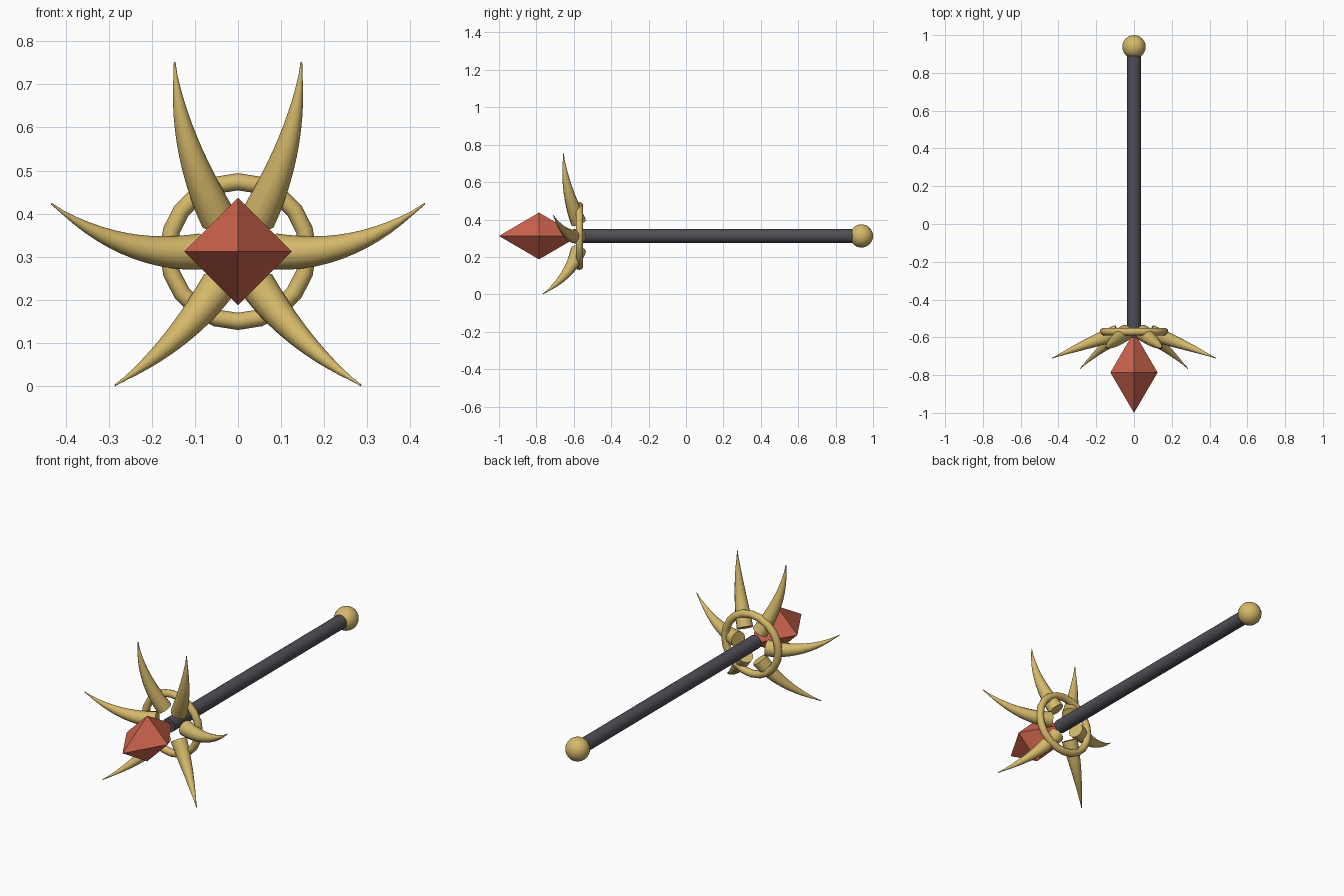
import bpy, bmesh, math
from mathutils import Vector, Matrix

if "Cube" in bpy.data.objects:
    bpy.data.objects.remove(bpy.data.objects["Cube"])

CZ = 0.312  # height of the staff axis


def material(name, rgb):
    m = bpy.data.materials.new(name)
    m.diffuse_color = (*rgb, 1)
    m.use_nodes = True
    m.node_tree.nodes["Principled BSDF"].inputs["Base Color"].default_value = m.diffuse_color
    return m


GOLD = material("gold", (0.66, 0.48, 0.145))
RED = material("crystal red", (0.62, 0.127, 0.076))
DARK = material("dark metal", (0.08, 0.076, 0.092))


def finish(obj, name, mat, smooth=True):
    obj.name = name
    obj.data.materials.append(mat)
    if smooth:
        bpy.ops.object.select_all(action='DESELECT')
        obj.select_set(True)
        bpy.context.view_layer.objects.active = obj
        bpy.ops.object.shade_smooth_by_angle(angle=math.radians(40))


def from_bmesh(bm, name, mat, smooth=True):
    bmesh.ops.recalc_face_normals(bm, faces=bm.faces)
    mesh = bpy.data.meshes.new(name)
    bm.to_mesh(mesh)
    bm.free()
    obj = bpy.data.objects.new(name, mesh)
    bpy.context.collection.objects.link(obj)
    finish(obj, name, mat, smooth)


# Shaft along y
bpy.ops.mesh.primitive_cylinder_add(vertices=24, radius=0.037, depth=1.5,
                                    location=(0, 0.15, CZ), rotation=(math.pi / 2, 0, 0))
finish(bpy.context.object, "shaft", DARK)

# Round pommel at the back end
bpy.ops.mesh.primitive_uv_sphere_add(segments=24, ring_count=16, radius=0.062,
                                     location=(0, 0.938, CZ))
finish(bpy.context.object, "pommel", GOLD)

# Ring around the shaft head
bpy.ops.mesh.primitive_torus_add(major_segments=20, minor_segments=10, major_radius=0.162,
                                 minor_radius=0.02, location=(0, -0.57, CZ),
                                 rotation=(math.pi / 2, 0, 0))
finish(bpy.context.object, "ring", GOLD)

# Four-sided double-pointed crystal
bm = bmesh.new()
front = bm.verts.new((0, -1, CZ))
back = bm.verts.new((0, -0.572, CZ))
belt = [bm.verts.new((0.125 * x, -0.786, CZ + 0.125 * z))
        for x, z in ((1, 0), (0, 1), (-1, 0), (0, -1))]
for i in range(4):
    for tip in (front, back):
        bm.faces.new((belt[i], belt[(i + 1) % 4], tip))
from_bmesh(bm, "crystal", RED, smooth=False)


# Curved, tapering horn swept along a three-point curve
def horn(name, pts, side, steps=12, sides=12):
    a, b, c = (Vector((p[0] * side, p[1], p[2])) for p in pts)
    bm = bmesh.new()
    rings = []
    for i in range(steps + 1):
        t = i / steps
        pos = a * (1 - t) ** 2 + b * 2 * t * (1 - t) + c * t * t
        tan = ((b - a) * (1 - t) + (c - b) * t).normalized()
        u = tan.cross(Vector((0, 1, 0))).normalized()
        v = tan.cross(u)
        r = max(0.042 * (1 - t ** 1.3), 0.002)
        angles = [2 * math.pi * k / sides for k in range(sides)]
        rings.append([bm.verts.new(pos + (u * math.cos(g) + v * math.sin(g)) * r)
                      for g in angles])
    for lo, hi in zip(rings, rings[1:]):
        for k in range(sides):
            n = (k + 1) % sides
            bm.faces.new((lo[k], lo[n], hi[n], hi[k]))
    bm.faces.new(rings[0])
    bm.faces.new(rings[-1])
    from_bmesh(bm, name, GOLD)


# Base, control and tip point of each horn on the right; mirrored to the left
HORNS = {
    "upper_horn": ((0.045, -0.575, 0.387), (0.14, -0.65, 0.57), (0.147, -0.655, 0.752)),
    "side_horn": ((0.086, -0.575, 0.312), (0.27, -0.64, 0.295), (0.433, -0.71, 0.423)),
    "lower_horn": ((0.044, -0.575, 0.236), (0.138, -0.62, 0.094), (0.285, -0.765, 0.002)),
}
for name, pts in HORNS.items():
    for side, label in ((1, "right"), (-1, "left")):
        horn(f"{name}_{label}", pts, side)
